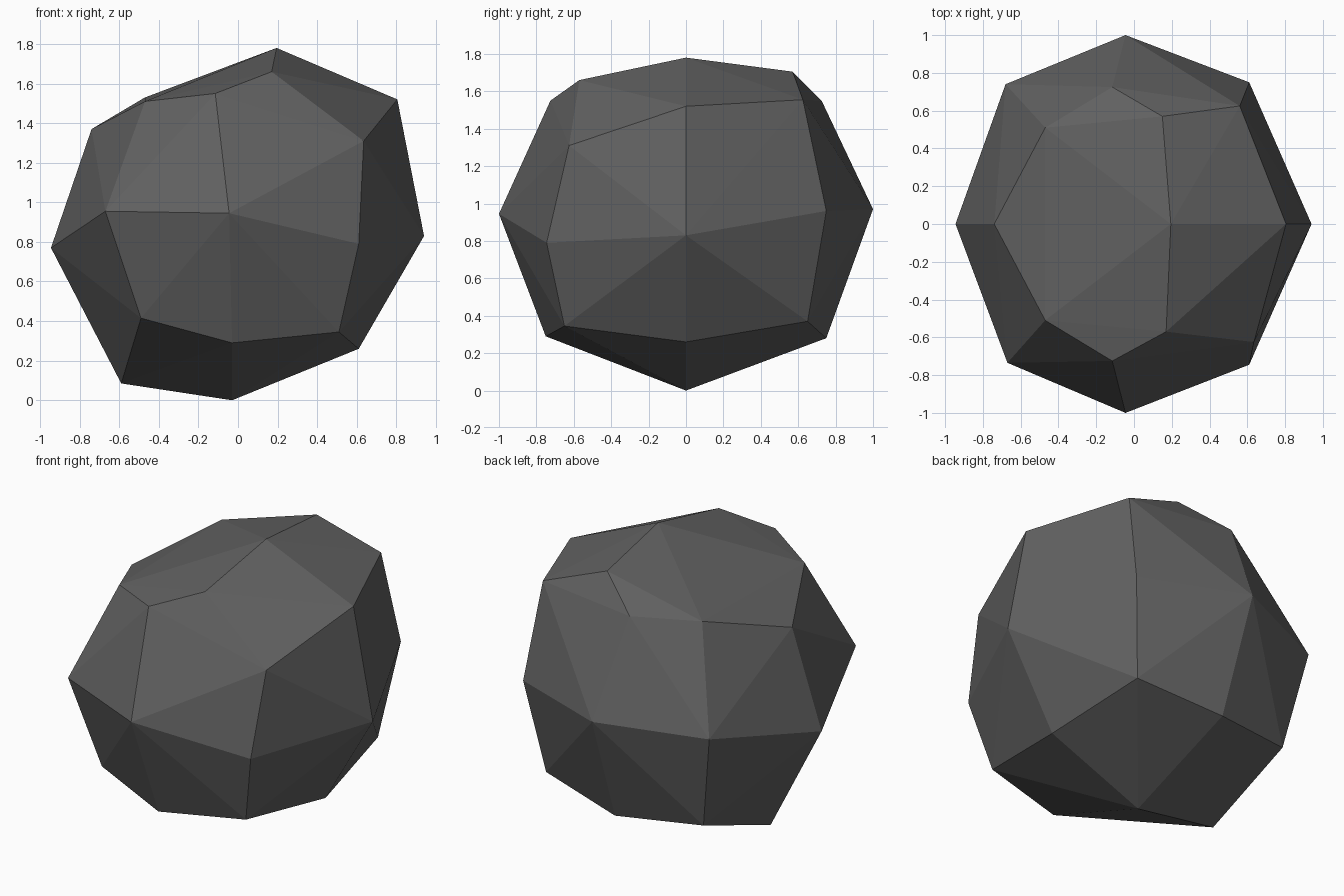
import bpy, bmesh

# Boulder: low-poly convex stone, described ring by ring
BASE = [(-.03, 0, 0), (-.59, 0, .085), (.61, 0, .26),
        (-.03, -.75, .29), (-.03, .75, .28),
        (-.49, -.655, .415), (-.57, .64, .32),
        (.51, -.65, .345), (.52, .65, .37)]
GIRTH = [(-.945, 0, .77), (.94, 0, .83),
         (-.045, -1, .945), (-.045, 1, .97),
         (-.67, -.735, .955), (-.68, .74, .93),
         (.61, -.745, .79), (.61, .75, .96)]
CROWN = [(.195, 0, 1.78), (-.74, 0, 1.37), (.805, 0, 1.52),
         (-.47, -.51, 1.51), (-.47, .51, 1.53),
         (-.115, -.725, 1.55), (-.115, .725, 1.55),
         (.17, -.57, 1.66), (.15, .57, 1.705),
         (.635, -.625, 1.31), (.56, .625, 1.555)]

bm = bmesh.new()
for p in BASE + GIRTH + CROWN:
    bm.verts.new(p)
bmesh.ops.convex_hull(bm, input=bm.verts)
bmesh.ops.recalc_face_normals(bm, faces=bm.faces)

mesh = bpy.data.meshes.new("boulder")
bm.to_mesh(mesh)
bm.free()

# Single dark grey stone colour, flat faces
stone = bpy.data.materials.new("dark grey stone")
stone.diffuse_color = (.12, .12, .12, 1)
mesh.materials.append(stone)
boulder = bpy.data.objects.new("boulder", mesh)
bpy.context.collection.objects.link(boulder)
